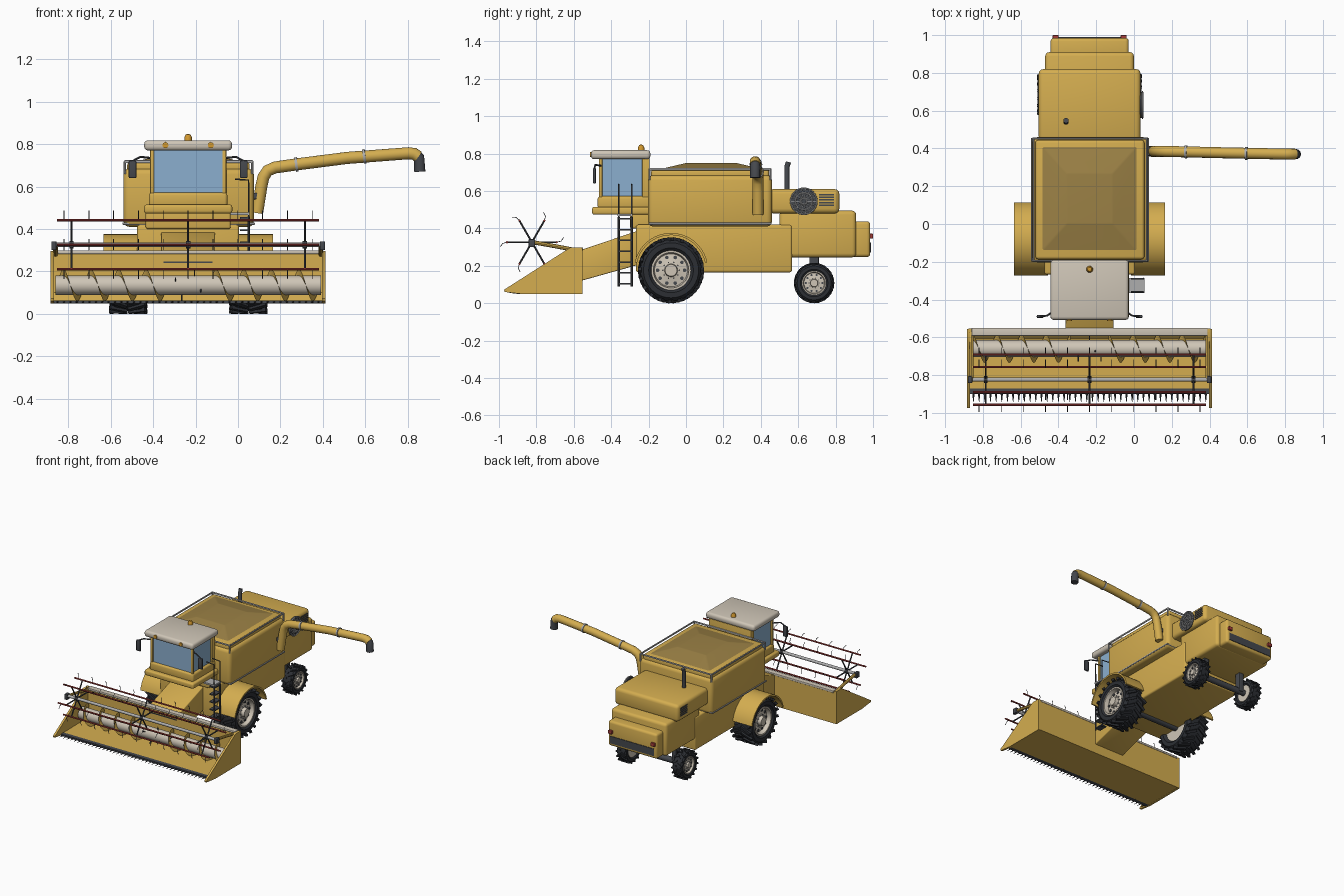
import bpy, bmesh, math
from math import cos, sin, pi, radians
from mathutils import Matrix, Vector

cube = bpy.data.objects.get("Cube")
if cube:
    bpy.data.objects.remove(cube, do_unlink=True)

CX = -0.235  # centre line of the machine


def material(name, r, g, b):
    m = bpy.data.materials.new(name)
    m.use_nodes = True
    m.diffuse_color = (r, g, b, 1)
    m.node_tree.nodes["Principled BSDF"].inputs["Base Color"].default_value = (r, g, b, 1)
    return m


YELLOW = material("harvest yellow", 0.66, 0.42, 0.08)
CANVAS = material("canvas brown", 0.33, 0.22, 0.06)
CREAM = material("cream", 0.62, 0.56, 0.47)
GLASS = material("window blue", 0.26, 0.43, 0.62)
RUBBER = material("rubber black", 0.025, 0.028, 0.034)
DARK = material("dark metal", 0.06, 0.065, 0.075)
STEEL = material("light steel", 0.42, 0.42, 0.42)
RED = material("dark red", 0.36, 0.045, 0.04)
AMBER = material("amber", 0.65, 0.32, 0.03)


def activate(ob):
    bpy.ops.object.select_all(action="DESELECT")
    ob.select_set(True)
    bpy.context.view_layer.objects.active = ob


def finish(name, bm, mat, normals=True):
    if normals:
        bmesh.ops.recalc_face_normals(bm, faces=bm.faces)
    me = bpy.data.meshes.new(name)
    bm.to_mesh(me)
    bm.free()
    me.materials.append(mat)
    ob = bpy.data.objects.new(name, me)
    bpy.context.collection.objects.link(ob)
    activate(ob)
    bpy.ops.object.shade_smooth_by_angle(angle=radians(35))
    return ob


def bevel(bm, width):
    if width:
        bmesh.ops.bevel(bm, geom=bm.edges[:], offset=width, segments=3, profile=0.5, affect="EDGES")


def box(name, x, y, z, mat, round_=0.0, top=1.0):
    """Box over three (low, high) ranges; x is measured from the centre line."""
    bm = bmesh.new()
    mid = Vector((CX + sum(x) / 2, sum(y) / 2, sum(z) / 2))
    size = (x[1] - x[0], y[1] - y[0], z[1] - z[0])
    bmesh.ops.create_cube(bm, matrix=Matrix.Diagonal((*size, 1)))
    for v in bm.verts:
        if v.co.z > 0:
            v.co.x *= top
            v.co.y *= top
    bevel(bm, round_)
    bmesh.ops.translate(bm, verts=bm.verts, vec=mid)
    return finish(name, bm, mat)


def prism(name, yz, x0, x1, mat, round_=0.0):
    """Side profile pushed across from x0 to x1."""
    bm = bmesh.new()
    face = bm.faces.new([bm.verts.new((CX + x0, y, z)) for y, z in yz])
    new = bmesh.ops.extrude_face_region(bm, geom=[face])["geom"]
    bmesh.ops.translate(bm, vec=(x1 - x0, 0, 0), verts=[v for v in new if isinstance(v, bmesh.types.BMVert)])
    bevel(bm, round_)
    return finish(name, bm, mat)


def lathe(name, profile, centre, mat, axis=(1, 0, 0), steps=40):
    """Spin (radius, distance along axis) points about an axis through centre."""
    bm = bmesh.new()
    turn = Vector((1, 0, 0)).rotation_difference(Vector(axis)).to_matrix()
    vs = [bm.verts.new(turn @ Vector((d, 0, r))) for r, d in profile]
    es = [bm.edges.new(p) for p in zip(vs, vs[1:])]
    bmesh.ops.spin(bm, geom=vs + es, cent=(0, 0, 0), axis=axis, angle=2 * pi, steps=steps)
    bmesh.ops.remove_doubles(bm, verts=bm.verts, dist=0.0001)
    bmesh.ops.translate(bm, verts=bm.verts, vec=(centre[0] + CX, centre[1], centre[2]))
    return finish(name, bm, mat)


def disc(name, r, depth, centre, mat, axis=(1, 0, 0), steps=24):
    return lathe(name, [(0, -depth / 2), (r, -depth / 2), (r, depth / 2), (0, depth / 2)], centre, mat, axis, steps)


def tubes(name, paths, r, mat, closed=False, res=2):
    cu = bpy.data.curves.new(name, "CURVE")
    cu.dimensions, cu.bevel_depth, cu.bevel_resolution, cu.use_fill_caps = "3D", r, res, True
    for path in paths:
        sp = cu.splines.new("POLY")
        sp.points.add(len(path) - 1)
        for p, (x, y, z) in zip(sp.points, path):
            p.co = (CX + x, y, z, 1)
        sp.use_cyclic_u = closed
    cu.materials.append(mat)
    ob = bpy.data.objects.new(name, cu)
    bpy.context.collection.objects.link(ob)
    activate(ob)
    bpy.ops.object.convert(target="MESH")
    bpy.ops.object.shade_smooth_by_angle(angle=radians(40))
    return bpy.context.object


def circle(x, y, z, r, n=32):
    return [(x, y + r * cos(2 * pi * i / n), z + r * sin(2 * pi * i / n)) for i in range(n)]


def wheel(name, side, off, y, R, w, lugs):
    c, h, b = (side * off, y, R), w / 2, R * 0.93
    lathe(name + "_tyre", [(R * .58, -h * .75), (R * .68, -h * .95), (b * .9, -h * .95), (b, -h * .7), (b, h * .7),
                           (b * .9, h * .95), (R * .68, h * .95), (R * .58, h * .75), (R * .58, -h * .75)], c, RUBBER)
    bm = bmesh.new()
    for k in range(lugs):
        for s in (-1, 1):
            m = (Matrix.Translation((CX + c[0], y, R)) @ Matrix.Rotation(2 * pi * (k + s / 4) / lugs, 4, "X")
                 @ Matrix.Translation((s * h * .5, 0, R * .945)) @ Matrix.Rotation(s * radians(28), 4, "Z")
                 @ Matrix.Diagonal((h * .98, R * .11, R * .1, 1)))
            bmesh.ops.create_cube(bm, matrix=m)
    finish(name + "_tread", bm, RUBBER)
    face = side * h
    lathe(name + "_rim", [(R * .6, -face * .8), (R * .6, face * .85), (R * .54, face * .85), (R * .5, face * .5),
                          (R * .3, face * .55), (R * .2, face * .6), (R * .18, face * .9), (0, face * .9)], c, CREAM)
    disc(name + "_back_plate", R * .58, 0.01, (c[0] - face * .7, y, R), CREAM)
    for i in range(10):
        a = 2 * pi * i / 10
        disc(name + "_slot", R * .055, .008, (c[0] + face * .55, y + R * .41 * cos(a), R + R * .41 * sin(a)), DARK, steps=10)
        disc(name + "_bolt", R * .025, .012, (c[0] + face * .62, y + R * .25 * cos(a), R + R * .25 * sin(a)), STEEL, steps=6)


# Main hull and rear casings
box("lower_body", (-.24, .24), (-.267, .567), (.165, .42), YELLOW, .012)
box("rear_body", (-.235, .235), (.5, .91), (.245, .495), YELLOW, .022)
box("tail_casing", (-.207, .207), (.86, .985), (.247, .438), YELLOW, .018)
box("tail_grille", (-.185, .185), (.98, .989), (.27, .325), DARK)
for s in (-1, 1):
    box("tail_light", (s * .18 - .016, s * .18 + .016), (.98, 1.0), (.345, .372), RED, .004)

# Engine hood with vents, fan and exhaust
box("engine_hood", (-.27, .27), (.44, .82), (.48, .61), YELLOW, .025)
for s in (-1, 1):
    for i in range(5):
        z = .52 + i * .014
        box("hood_vent", (s * .271 - .003, s * .271 + .003), (.71, .79), (z, z + .008), DARK)
disc("fan_recess", .07, .012, (.272, .63, .545), DARK, steps=32)
tubes("fan_rings", [circle(.28, .63, .545, r) for r in (.07, .045, .016)], .004, STEEL, True)
tubes("fan_spokes", [[(.28, .63 + r * cos(a), .545 + r * sin(a)) for r in (.016, .068)]
                     for a in [2 * pi * i / 18 for i in range(18)]], .002, STEEL)
tubes("exhaust", [[(-.125, .54, .6), (-.125, .54, .73), (-.125, .548, .755)]], .014, DARK, res=4)

# Grain tank with cover and rails
box("grain_tank", (-.305, .31), (-.203, .46), (.41, .685), YELLOW, .028)
box("tank_collar", (-.287, .29), (-.187, .445), (.66, .717), YELLOW, .016)
box("tank_cover", (-.268, .268), (-.16, .43), (.712, .75), CANVAS, .006, .45)
X0, X1, Y0, Y1 = -.298, .303, -.195, .452
corners = [(X0, Y0), (X1, Y0), (X1, Y1), (X0, Y1)]
tubes("tank_top_rail", [[(x, y, .717) for x, y in corners]], .007, STEEL, True)
tubes("tank_lower_rail", [[(x * 1.025, y, .425) for x, y in corners]], .006, STEEL, True)
tubes("rail_posts", [[(x, y, .66), (x, y, .717)] for x, y in corners], .006, STEEL)

# Cab
box("cab_mount", (-.2, .2), (-.3, -.15), (.4, .49), YELLOW, .01)
box("cab_platform", (-.208, .208), (-.502, -.19), (.473, .515), YELLOW, .012)
box("cab_base", (-.185, .185), (-.472, -.19), (.505, .572), YELLOW, .014)
box("cab_windows", (-.168, .168), (-.458, -.215), (.56, .775), GLASS)
box("cab_back_wall", (-.18, .18), (-.222, -.195), (.56, .775), YELLOW, .004)
box("cab_roof", (-.207, .207), (-.508, -.19), (.77, .818), CREAM, .018)
for s in (-1, 1):
    for y in (-.456, -.225):
        box("cab_pillar", (s * .17 - .009, s * .17 + .009), (y - .009, y + .009), (.56, .775), YELLOW, .003)
    disc("roof_lamp", .014, .012, (s * .107, -.508, .795), AMBER, (0, 1, 0))
    tubes("mirror_arm", [[(s * .18, -.455, .735), (s * .225, -.485, .74), (s * .262, -.49, .72)]], .005, DARK)
    box("mirror", (s * .262 - .018, s * .262 + .018), (-.497, -.482), (.64, .722), DARK, .005)
lathe("roof_beacon", [(.018, 0), (.017, .018), (.011, .03), (0, .034)], (0, -.24, .815), AMBER, (0, 0, 1), 20)

# Ladder and handrails
for y in (-.36, -.29):
    tubes("ladder_rail", [[(.285, y, .09), (.285, y, .46)]], .006, DARK)
    tubes("handrail", [[(.285, y, .46), (.285, y, .63), (.22, y, .635)]], .004, DARK)
for i in range(7):
    z = .1 + i * .058
    box("ladder_step", (.245, .29), (-.36, -.29), (z, z + .008), DARK)
box("ladder_landing", (.2, .29), (-.365, -.285), (.465, .477), STEEL)

# Unloading pipe
pipe = [(.325, .385, .475), (.345, .385, .6), (.355, .385, .645), (.375, .385, .675), (.41, .384, .69),
        (.5, .382, .703), (.75, .376, .735), (1.04, .37, .757), (1.065, .37, .754), (1.085, .37, .74)]
tubes("unloading_pipe", [pipe], .029, YELLOW, res=5)
tubes("pipe_spout", [[(1.07, .37, .752), (1.088, .37, .735), (1.092, .37, .67)]], .027, DARK, res=5)
for x, y, z in ((.51, .382, .704), (.83, .374, .742)):
    disc("pipe_collar", .034, .012, (x, y, z), STEEL, (.99, -.02, .13))
box("pipe_bracket", (.3, .34), (.36, .41), (.54, .57), DARK, .004)

# Wheels, fenders and axles
for s, label in ((-1, "right"), (1, "left")):
    wheel("front_wheel_" + label, s, .285, -.08, .176, .18, 20)
    wheel("rear_wheel_" + label, s, .235, .685, .108, .085, 16)
    arc = [radians(12 + 156 * i / 20) for i in range(21)]
    ring = [(-.08 + .198 * cos(a), .178 + .198 * sin(a)) for a in arc]
    ring += [(-.08 + .186 * cos(a), .178 + .186 * sin(a)) for a in reversed(arc)]
    prism("fender_" + label, ring, s * .22, s * .4, YELLOW)
    box("steering_post", (s * .16 - .02, s * .16 + .02), (.66, .71), (.1, .255), DARK, .005)
tubes("front_axle", [[(-.28, -.08, .176), (.28, -.08, .176)]], .028, DARK, res=4)
tubes("rear_axle", [[(-.23, .685, .11), (.23, .685, .11)]], .022, DARK, res=4)

# Feeder house and header trough
prism("feeder_house", [(-.56, .12), (-.22, .215), (-.22, .4), (-.56, .285)], -.127, .127, YELLOW, .006)
prism("header_trough", [(-.553, .05), (-.553, .292), (-.572, .292), (-.572, .1), (-.61, .064), (-.88, .06), (-.88, .048)],
      -.64, .64, YELLOW)
box("header_top_beam", (-.625, .625), (-.592, -.55), (.282, .299), CREAM, .004)
box("header_wall_seam", (-.115, .115), (-.577, -.571), (.24, .246), DARK)
for s in (-1, 1):
    prism("header_side", [(-.556, .048), (-.556, .297), (-.62, .297), (-.973, .072), (-.97, .06), (-.866, .048)],
          s * .632, s * .648, YELLOW)
    tubes("reel_lift_arm", [[(s * .625, -.57, .28), (s * .625, -.7, .305), (s * .625, -.82, .326)]], .011, YELLOW)
    box("reel_bearing", (s * .633 - .012, s * .633 + .012), (-.842, -.806), (.3, .342), DARK, .004)

# Feed auger with opposite-handed flights
disc("auger_drum", .045, 1.25, (0, -.66, .135), CREAM, steps=32)
for s in (-1, 1):
    bm = bmesh.new()
    rows = []
    for i in range(24 * 4 + 1):
        a = s * 2 * pi * i / 24
        rows.append([bm.verts.new((CX + s * (.1 + .52 * i / 96), -.66 + r * cos(a), .135 + r * sin(a))) for r in (.04, .075)])
    for p, q in zip(rows, rows[1:]):
        bm.faces.new((p[0], p[1], q[1], q[0]))
    bmesh.ops.solidify(bm, geom=bm.faces[:], thickness=.005)
    finish("auger_flight", bm, YELLOW)
tubes("auger_fingers", [[(x, -.66, .135), (x, -.66 + .075 * cos(x * 60), .135 + .075 * sin(x * 60))]
                        for x in (-.06, -.03, 0, .03, .06)], .003, DARK)

# Cutter bar
box("cutter_bar", (-.632, .632), (-.9, -.87), (.048, .062), DARK)
bm = bmesh.new()
for i in range(42):
    m = Matrix.Translation((CX - .615 + i * .03, -.918, .056)) @ Matrix.Rotation(pi / 2, 4, "X")
    bmesh.ops.create_cone(bm, cap_ends=True, segments=4, radius1=.007, radius2=.001, depth=.05, matrix=m)
finish("cutter_teeth", bm, DARK)

# Reel with bats and curved tines
RY, RZ, RR = -.824, .326, .133
tubes("reel_shaft", [[(-.635, RY, RZ), (.635, RY, RZ)]], .011, STEEL, res=3)
spokes, bats, tines = [], [], []
for k in range(6):
    a = k * pi / 3
    y, z = RY + RR * cos(a), RZ + RR * sin(a)
    bats.append([(-.617, y, z), (.617, y, z)])
    spokes += [[(x, RY, RZ), (x, y, z)] for x in (-.55, 0, .55)]
    b, c = a + radians(15), a + radians(55)
    for i in range(11):
        x = -.585 + i * .117
        my, mz = y + .024 * cos(b), z + .024 * sin(b)
        tines.append([(x, y, z), (x, my, mz), (x, my + .024 * cos(c), mz + .024 * sin(c))])
tubes("reel_bats", bats, .006, RED)
tubes("reel_spokes", spokes, .005, DARK)
tubes("reel_tines", tines, .002, DARK, res=1)
for x in (-.55, 0, .55):
    disc("reel_hub", .018, .02, (x, RY, RZ), DARK)
